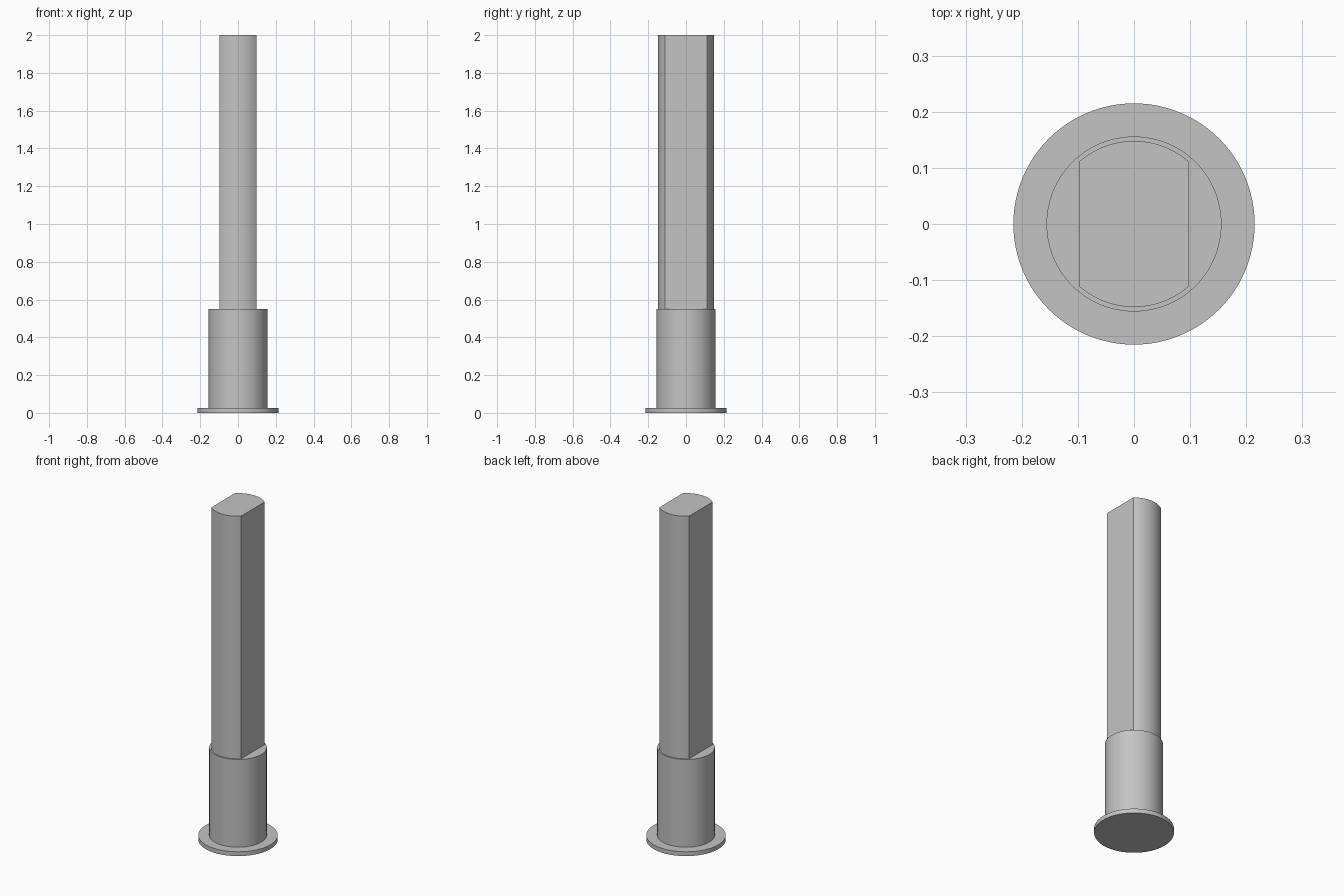
import bpy, bmesh
from math import sin, cos, acos, pi, radians

cube = bpy.data.objects.get("Cube")
if cube:
    bpy.data.objects.remove(cube, do_unlink=True)

# Single plain material
GREY = (0.55, 0.55, 0.55, 1)
metal = bpy.data.materials.new("grey metal")
metal.use_nodes = True
metal.diffuse_color = GREY
metal.node_tree.nodes["Principled BSDF"].inputs["Base Color"].default_value = GREY


def arc(radius, start, end, steps):
    """Points along an arc, both ends included."""
    angles = [start + (end - start) * i / steps for i in range(steps + 1)]
    return [(radius * cos(a), radius * sin(a)) for a in angles]


def extrude_outline(name, outline, bottom, top):
    """Extrude a closed outline from bottom to top as a solid part."""
    bm = bmesh.new()
    base = bm.faces.new([bm.verts.new((x, y, bottom)) for x, y in outline])
    moved = bmesh.ops.extrude_face_region(bm, geom=[base], use_keep_orig=True)["geom"]
    verts = [g for g in moved if isinstance(g, bmesh.types.BMVert)]
    bmesh.ops.translate(bm, verts=verts, vec=(0, 0, top - bottom))
    bmesh.ops.recalc_face_normals(bm, faces=bm.faces)
    mesh = bpy.data.meshes.new(name)
    bm.to_mesh(mesh)
    bm.free()
    mesh.materials.append(metal)
    part = bpy.data.objects.new(name, mesh)
    bpy.context.collection.objects.link(part)
    bpy.ops.object.select_all(action='DESELECT')
    part.select_set(True)
    bpy.context.view_layer.objects.active = part
    bpy.ops.object.shade_smooth_by_angle(angle=radians(30))


def circle(radius):
    return arc(radius, 0, 2 * pi, 96)[:-1]


FLANGE_TOP, COLLAR_TOP, SHAFT_TOP = 0.026, 0.55, 2.0
SHAFT_RADIUS, FLAT_X = 0.148, 0.098
EMBED = 0.01

# Round flange and collar
extrude_outline("base_flange", circle(0.215), 0, FLANGE_TOP)
extrude_outline("collar", circle(0.156), FLANGE_TOP - EMBED, COLLAR_TOP)

# Shaft with two flats facing left and right
corner = acos(FLAT_X / SHAFT_RADIUS)
back = arc(SHAFT_RADIUS, corner, pi - corner, 32)
front = [(-x, -y) for x, y in back]
extrude_outline("flatted_shaft", back + front, COLLAR_TOP - EMBED, SHAFT_TOP)
